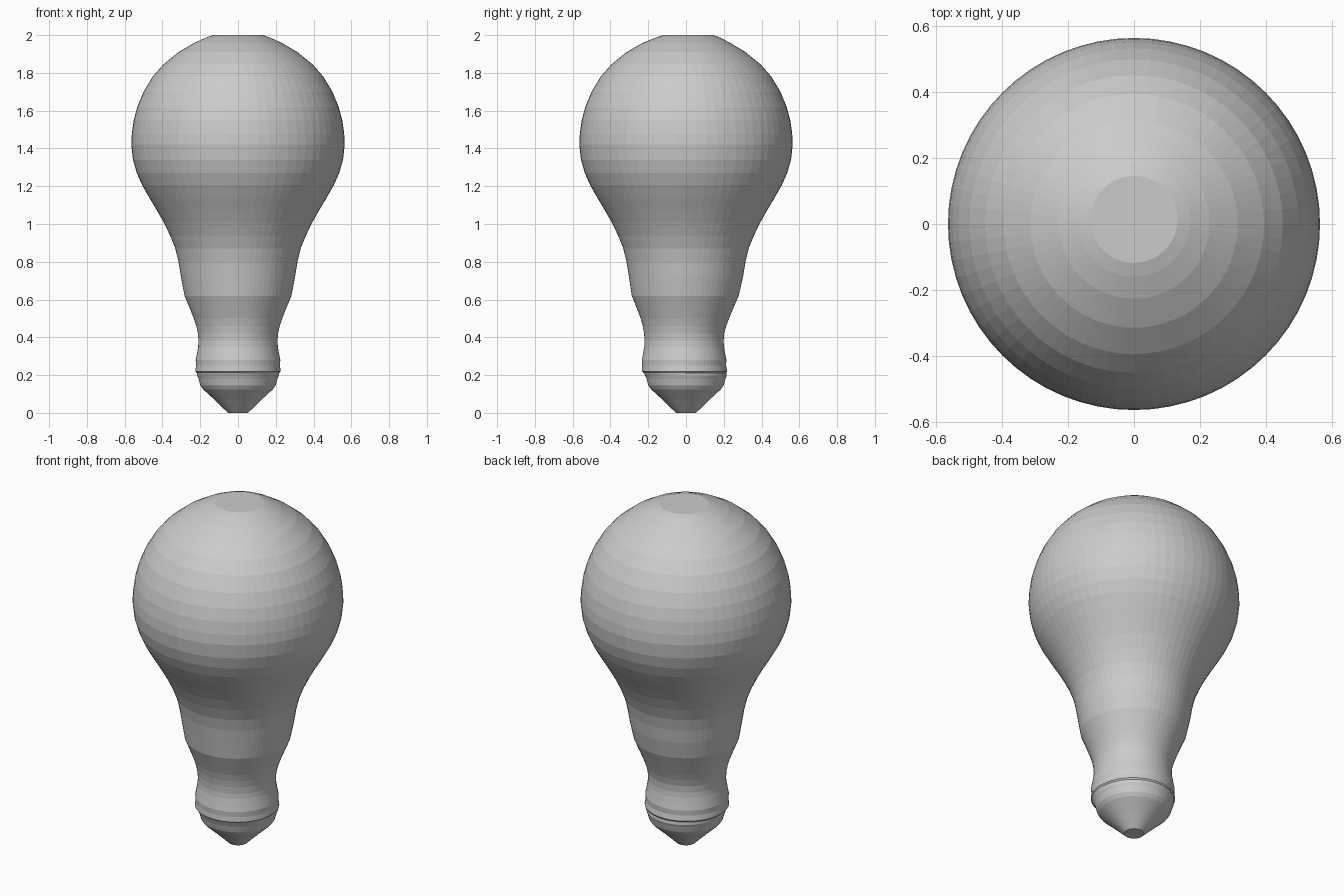
import bpy, bmesh
from math import cos, sin, pi

SEGMENTS = 64


def lathe(name, rings, cap_bottom=False, cap_top=False):
    """Revolve (radius, height, y offset) rings into a flat shaded shell."""
    bm = bmesh.new()
    loops = []
    for r, z, dy in rings:
        loops.append([bm.verts.new((r * cos(2 * pi * i / SEGMENTS),
                                    r * sin(2 * pi * i / SEGMENTS) + dy, z))
                      for i in range(SEGMENTS)])
    for a, b in zip(loops, loops[1:]):
        for i in range(SEGMENTS):
            j = (i + 1) % SEGMENTS
            bm.faces.new((a[i], a[j], b[j], b[i]))
    if cap_bottom:
        bm.faces.new(loops[0][::-1])
    if cap_top:
        bm.faces.new(loops[-1])
    mesh = bpy.data.meshes.new(name)
    bm.to_mesh(mesh)
    bm.free()
    obj = bpy.data.objects.new(name, mesh)
    bpy.context.collection.objects.link(obj)
    return obj


# Tapered contact tip with its small stepped shoulder
lathe("contact_tip", [
    (0.053, 0.0, 0), (0.125, 0.07, 0), (0.185, 0.125, 0), (0.199, 0.145, 0),
    (0.205, 0.165, 0), (0.209, 0.18, 0), (0.215, 0.195, 0), (0.218, 0.212, -0.005),
], cap_bottom=True)

# Screw collar, narrow waist and neck
lathe("collar_and_neck", [
    (0.218, 0.212, -0.005), (0.226, 0.22, -0.008), (0.222, 0.25, -0.01),
    (0.224, 0.28, -0.01), (0.218, 0.31, -0.01), (0.211, 0.35, -0.01),
    (0.209, 0.38, -0.01), (0.212, 0.42, -0.01), (0.221, 0.46, -0.008),
    (0.234, 0.50, -0.006), (0.258, 0.56, -0.005), (0.283, 0.62, -0.004),
    (0.302, 0.72, 0), (0.315, 0.80, 0), (0.332, 0.87, 0),
])

# Round glass globe with a flattened crown
lathe("glass_globe", [
    (0.332, 0.87, 0), (0.360, 0.94, 0), (0.394, 1.01, 0), (0.431, 1.075, 0),
    (0.470, 1.14, 0), (0.507, 1.205, 0), (0.536, 1.27, 0), (0.556, 1.34, 0),
    (0.565, 1.42, 0), (0.562, 1.48, 0), (0.552, 1.55, 0), (0.533, 1.62, 0),
    (0.500, 1.70, 0), (0.452, 1.78, 0), (0.395, 1.845, 0), (0.315, 1.91, 0),
    (0.230, 1.96, 0.003), (0.170, 1.987, 0.01), (0.132, 2.0, 0.014),
], cap_top=True)
